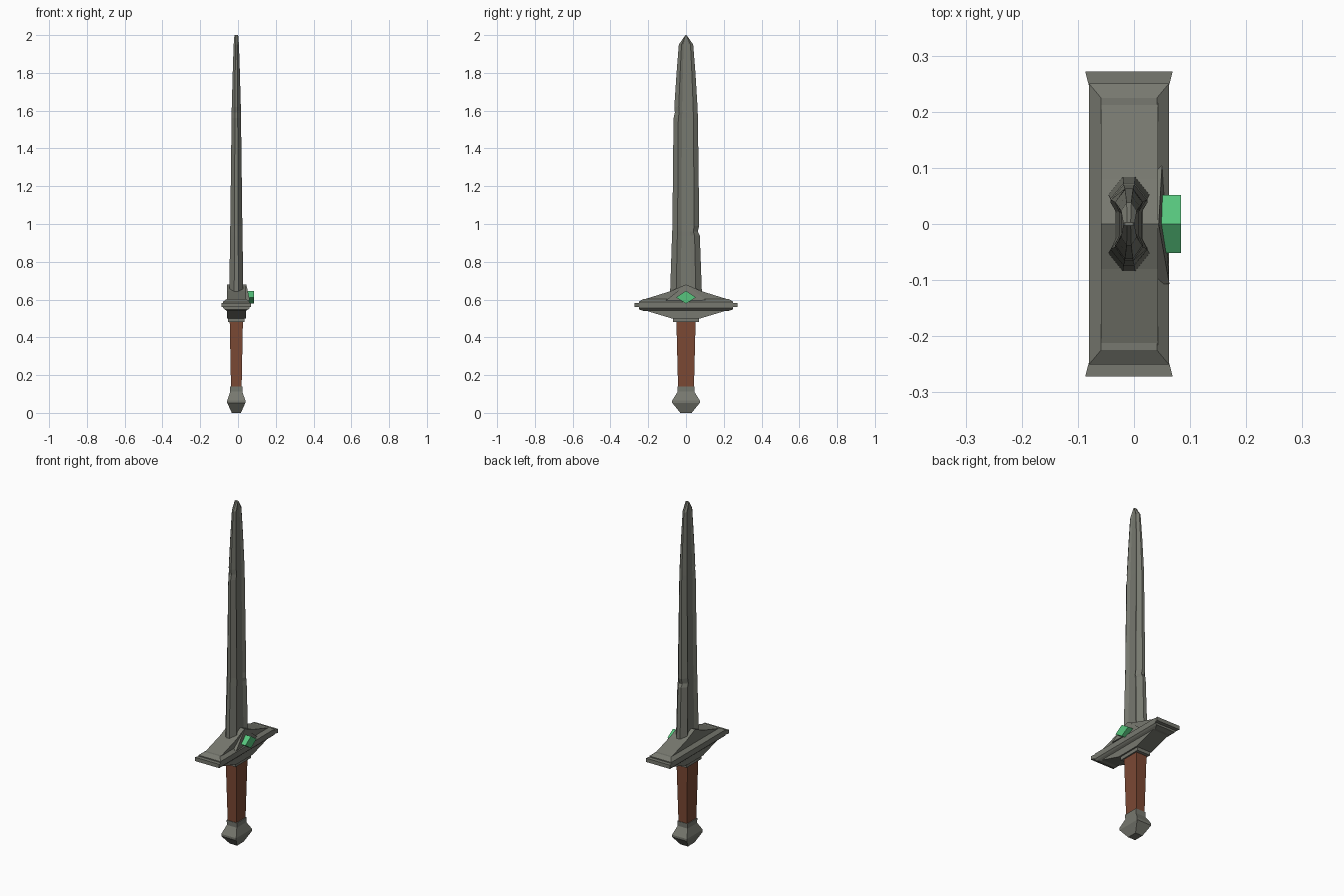
import bpy, bmesh

if "Cube" in bpy.data.objects:
    bpy.data.objects.remove(bpy.data.objects["Cube"])

CX = -0.009  # the sword's axis sits slightly off centre because of the gem


def material(name, rgb):
    m = bpy.data.materials.new(name)
    m.diffuse_color = (*rgb, 1)
    m.use_nodes = True
    m.node_tree.nodes["Principled BSDF"].inputs["Base Color"].default_value = m.diffuse_color
    return m


steel = material("weathered_steel", (0.185, 0.19, 0.16))
leather = material("brown_leather", (0.2, 0.066, 0.034))
green = material("green_gem", (0.095, 0.56, 0.205))


def loft(name, rings, mat):
    """Skin a list of equal-length point rings and cap both ends."""
    bm = bmesh.new()
    vs = [[bm.verts.new(p) for p in ring] for ring in rings]
    n = len(vs[0])
    for a, b in zip(vs, vs[1:]):
        for i in range(n):
            bm.faces.new((a[i], a[(i + 1) % n], b[(i + 1) % n], b[i]))
    bm.faces.new(vs[0])
    bm.faces.new(vs[-1])
    bmesh.ops.recalc_face_normals(bm, faces=bm.faces)
    me = bpy.data.meshes.new(name)
    bm.to_mesh(me)
    bm.free()
    me.materials.append(mat)
    ob = bpy.data.objects.new(name, me)
    bpy.context.collection.objects.link(ob)
    return ob


def rect(hx, hy, z):
    return [(CX + sx * hx, sy * hy, z) for sx, sy in ((-1, -1), (1, -1), (1, 1), (-1, 1))]


def prism(name, profile, x0, x1, mat):
    """Extrude a (y, z) outline along x."""
    return loft(name, [[(x, y, z) for y, z in profile] for x in (x0, x1)], mat)


# Blade: blunt edges and a shallow fuller; single-sided dips make the nicks
def blade_ring(z, left, right, hx, tip=1.0):
    half = [(0.3, 1.0), (1.0, 0.62), (0.68, 0.33)]
    pts = [(x * hx, y * right) for x, y in half]
    pts += [(x * hx, -y * left) for x, y in reversed(half)]
    pts += [(-x * hx, -y * left) for x, y in half]
    pts += [(-x * hx, y * right) for x, y in reversed(half)]
    return [(CX + x, y, z) for x, y in pts]


sections = [
    (0.58, 0.088, 0.088, 0.038), (0.64, 0.084, 0.084, 0.037),
    (0.94, 0.074, 0.073, 0.033), (0.96, 0.073, 0.062, 0.033),
    (0.99, 0.072, 0.070, 0.032), (1.56, 0.066, 0.063, 0.025),
    (1.59, 0.059, 0.062, 0.025), (1.62, 0.062, 0.061, 0.024),
    (1.80, 0.050, 0.050, 0.019), (1.95, 0.038, 0.038, 0.014),
    (2.00, 0.003, 0.003, 0.010),
]
loft("blade", [blade_ring(*s) for s in sections], steel)

# Guard: wide rim with bevelled top and bottom
loft("guard_rim", [rect(0.050, 0.225, 0.54), rect(0.063, 0.25, 0.548), rect(0.071, 0.25, 0.556),
                   rect(0.071, 0.25, 0.588), rect(0.050, 0.225, 0.604)], steel)

# Guard core: peaked above, tapering to the grip below
right_side = [(0.0, 0.68), (0.08, 0.645), (0.225, 0.60), (0.225, 0.545), (0.075, 0.50)]
outline = right_side + [(-y, z) for y, z in reversed(right_side) if y > 0]
prism("guard_core", outline, CX - 0.050, CX + 0.052, steel)
loft("guard_collar", [rect(0.043, 0.07, 0.48), rect(0.043, 0.07, 0.51)], steel)

# Flared end caps of the guard
for s, side in ((-1, "left"), (1, "right")):
    loft("guard_cap_" + side,
         [[(CX + a * hx, s * y, z) for a, z in ((-1, 0.56), (1, 0.56), (1, 0.582), (-1, 0.582))]
          for hx, y in ((0.071, 0.245), (0.078, 0.272))], steel)

# Sloping gem mount and the diamond gem
loft("gem_mount", [[(0.03, -0.107, 0.595), (0.03, 0.107, 0.595), (0.03, 0.0, 0.68)],
                   [(0.063, -0.107, 0.595), (0.05, 0.107, 0.595), (0.044, 0.0, 0.68)]], steel)
prism("gem", [(0, 0.578), (0.052, 0.612), (0, 0.646), (-0.052, 0.612)], 0.035, 0.084, green)

# Tapered grip
loft("grip", [rect(0.028, 0.042, 0.13), rect(0.035, 0.051, 0.49)], leather)

# Faceted pommel
loft("pommel", [rect(0.024, 0.03, 0.0), rect(0.048, 0.073, 0.053), rect(0.048, 0.073, 0.066),
                rect(0.032, 0.044, 0.112), rect(0.033, 0.045, 0.14)], steel)
